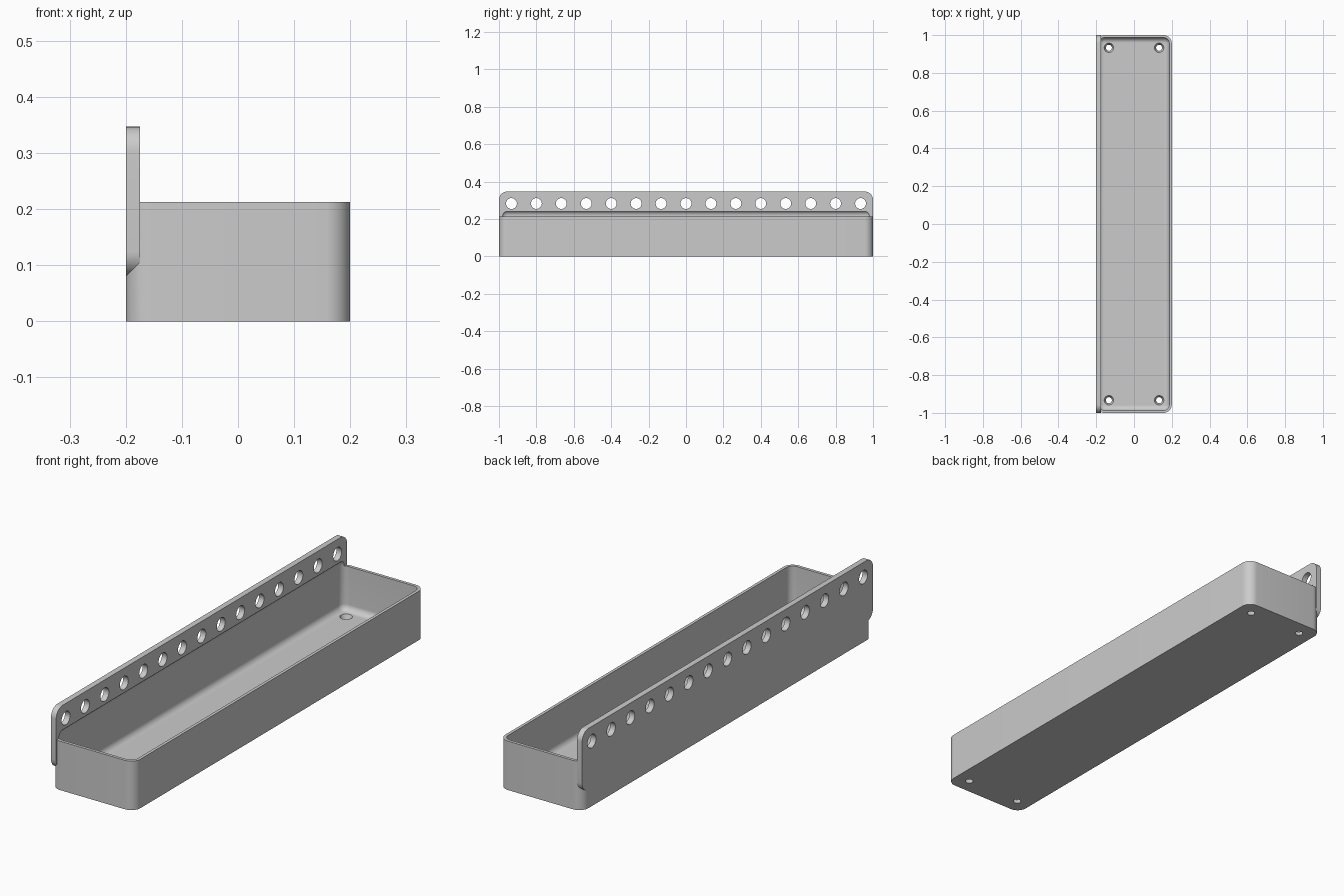
import bpy, bmesh, math
from mathutils import Matrix, Vector

if "Cube" in bpy.data.objects:
    bpy.data.objects.remove(bpy.data.objects["Cube"], do_unlink=True)

grey = bpy.data.materials.new("plain grey")
grey.use_nodes = True
colour = (0.6, 0.6, 0.6, 1)
grey.diffuse_color = colour
grey.node_tree.nodes["Principled BSDF"].inputs["Base Color"].default_value = colour

CORNER = 0.044   # outer corner radius
WALL = 0.0133    # tray wall thickness
FLOOR = 0.022    # tray floor thickness


def make_object(name, bm):
    bmesh.ops.recalc_face_normals(bm, faces=bm.faces)
    mesh = bpy.data.meshes.new(name)
    bm.to_mesh(mesh)
    bm.free()
    mesh.materials.append(grey)
    obj = bpy.data.objects.new(name, mesh)
    bpy.context.collection.objects.link(obj)
    return obj


def rounded_box(name, low, high, axis, radius, rim_radius=0):
    """Box with the edges along one axis rounded, and optionally both end rims."""
    low, high = Vector(low), Vector(high)
    size, centre = high - low, (low + high) / 2
    bm = bmesh.new()
    bmesh.ops.create_cube(bm, size=1, matrix=Matrix.Translation(centre) @ Matrix.Diagonal((*size, 1)))

    def bevel(edges, offset):
        bmesh.ops.bevel(bm, geom=edges, offset=offset, offset_type='OFFSET', segments=10,
                        profile=0.5, affect='EDGES', clamp_overlap=False)

    def span(edge):
        return abs(edge.verts[0].co[axis] - edge.verts[1].co[axis])

    bevel([e for e in bm.edges if span(e) > 1e-5], radius)
    if rim_radius:
        bevel([e for e in bm.edges if span(e) < 1e-5], rim_radius)
    return make_object(name, bm)


def boolean(target, tool, operation):
    mod = target.modifiers.new(operation.lower(), 'BOOLEAN')
    mod.object, mod.operation, mod.solver = tool, operation, 'EXACT'
    bpy.context.view_layer.objects.active = target
    bpy.ops.object.modifier_apply(modifier=mod.name)
    bpy.data.objects.remove(tool, do_unlink=True)


# Solid tray block and the upright mounting plate along its side
tray = rounded_box("tray_with_mounting_plate", (-0.2, -1, 0), (0.2, 1, 0.213), 2, CORNER)
plate = rounded_box("plate", (-0.2, -1, 0.08), (-0.175, 1, 0.347), 0, CORNER)
boolean(tray, plate, 'UNION')

# Filleted cavity, which also scoops slightly into the plate above the rim
cavity = rounded_box("cavity", (-0.2 + WALL, -1 + WALL, FLOOR), (0.2 - WALL, 1 - WALL, 0.245),
                     2, CORNER - WALL, 0.0267)
boolean(tray, cavity, 'DIFFERENCE')

# Row of holes through the plate, and a tapered screw hole in each floor corner
holes = bmesh.new()
for i in range(-7, 8):
    place = Matrix.Translation((-0.19, i * 2 / 15, 0.283)) @ Matrix.Rotation(math.pi / 2, 4, 'Y')
    bmesh.ops.create_cone(holes, cap_ends=True, segments=32, radius1=0.029, radius2=0.029,
                          depth=0.1, matrix=place)
for x in (-0.133, 0.133):
    for y in (-0.933, 0.933):
        bmesh.ops.create_cone(holes, cap_ends=True, segments=32, radius1=0.0115, radius2=0.0295,
                              depth=FLOOR * 2, matrix=Matrix.Translation((x, y, FLOOR / 2)))
boolean(tray, make_object("holes", holes), 'DIFFERENCE')

# Smooth fillets with crisp edges
bpy.ops.object.select_all(action='DESELECT')
tray.select_set(True)
bpy.context.view_layer.objects.active = tray
bpy.ops.object.shade_smooth_by_angle(angle=math.radians(30))
